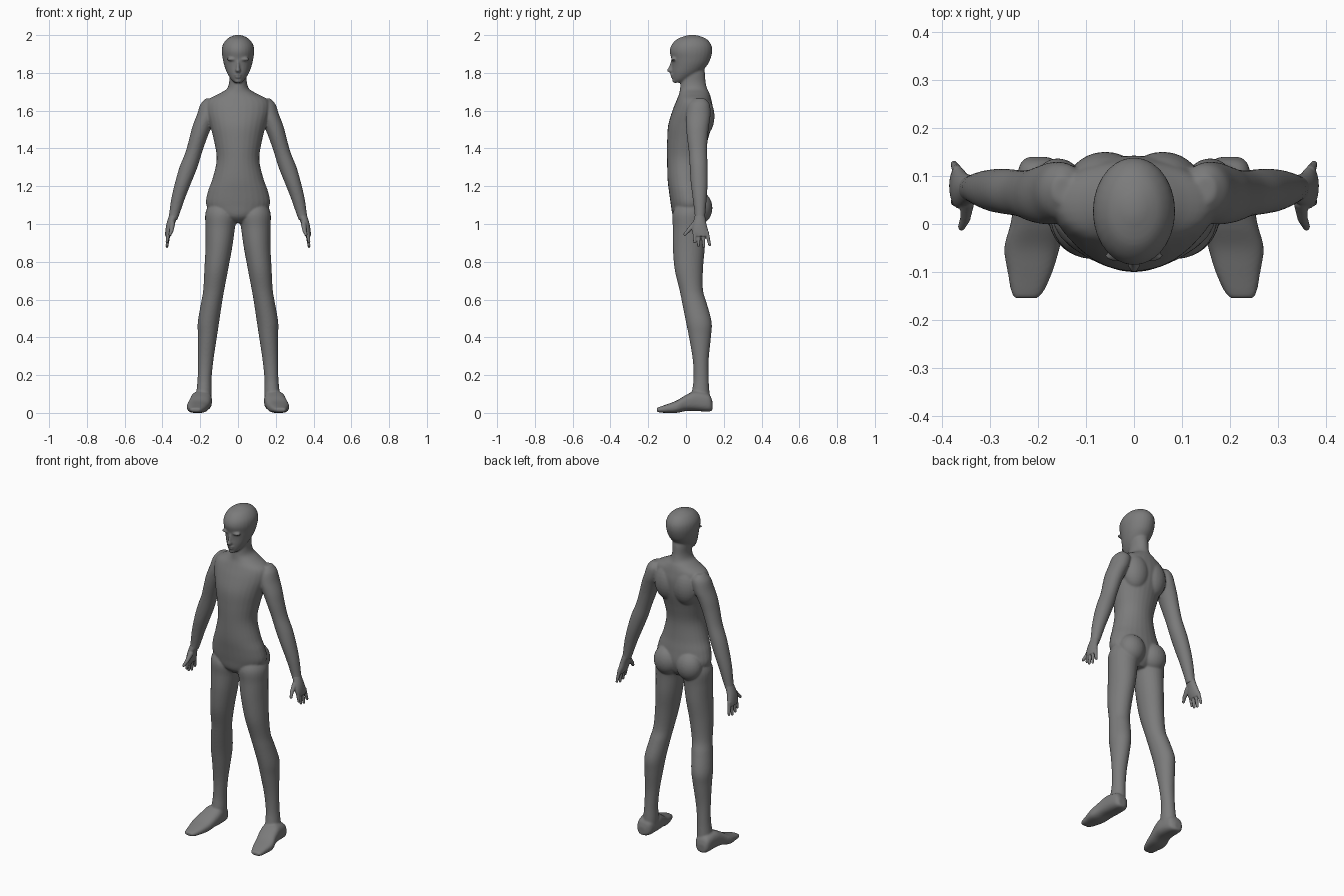
import bpy, bmesh, math
from mathutils import Vector, Matrix

grey = bpy.data.materials.new("plain grey")
grey.diffuse_color = (0.2, 0.2, 0.2, 1)


def spline(a, b, c, d, t):
    return 0.5 * (2*b + (c-a)*t + (2*a-5*b+4*c-d)*t*t + (3*b-a-3*c+d)*t**3)


def loft(bm, rings, axis="z", power=1.0, sides=28, steps=5):
    """Closed skin through rings (level, u0, u1, v0, v1) stacked along an axis."""
    n, rows = len(rings), []
    for i in range(n - 1):
        q = [rings[max(0, min(n-1, i+k))] for k in (-1, 0, 1, 2)]
        for s in range(steps + (i == n-2)):
            rows.append([spline(*c, s/steps) for c in zip(*q)])
    skin = []
    for h, u0, u1, v0, v1 in rows:
        loop = []
        for k in range(sides):
            a = 2 * math.pi * k / sides
            cu, sv = math.cos(a), math.sin(a)
            u = (u0+u1)/2 + (u1-u0)/2 * math.copysign(abs(cu)**power, cu)
            v = (v0+v1)/2 + (v1-v0)/2 * math.copysign(abs(sv)**power, sv)
            loop.append(bm.verts.new((u, v, h) if axis == "z" else (u, h, v)))
        skin.append(loop)
    for a, b in zip(skin, skin[1:]):
        for k in range(sides):
            m = (k+1) % sides
            bm.faces.new((a[k], a[m], b[m], b[k]))
    bm.faces.new(skin[0])
    bm.faces.new(skin[-1])


def blob(bm, centre, radii):
    mat = Matrix.Translation(centre) @ Matrix.Diagonal((*radii, 1))
    bmesh.ops.create_uvsphere(bm, u_segments=24, v_segments=16, radius=1, matrix=mat)


def rod(bm, a, b, r0, r1):
    a, b = Vector(a), Vector(b)
    turn = (b-a).to_track_quat("Z", "Y").to_matrix().to_4x4()
    bmesh.ops.create_cone(bm, cap_ends=True, segments=12, radius1=r0, radius2=r1,
                          depth=(b-a).length, matrix=Matrix.Translation((a+b)/2) @ turn)
    blob(bm, a, (r0,)*3)
    blob(bm, b, (r1,)*3)


def finish(bm, name, voxel, rounds):
    """Mirror the half, fuse the overlapping volumes and soften the joins."""
    bmesh.ops.recalc_face_normals(bm, faces=bm.faces)
    me = bpy.data.meshes.new(name)
    bm.to_mesh(me)
    bm.free()
    me.materials.append(grey)
    ob = bpy.data.objects.new(name, me)
    bpy.context.collection.objects.link(ob)
    mir = ob.modifiers.new("both sides", "MIRROR")
    mir.use_mirror_merge = False
    rem = ob.modifiers.new("fuse", "REMESH")
    rem.mode, rem.voxel_size, rem.use_smooth_shade = "VOXEL", voxel, True
    smo = ob.modifiers.new("soften", "SMOOTH")
    smo.factor, smo.iterations = 0.5, rounds
    return ob


def sym(rows):
    return [(z, -w, w, y0, y1) for z, w, y0, y1 in rows]


body = bmesh.new()
# torso and neck: height, half width, front, back
loft(body, sym([
    (1.005, .05, -.03, .07), (1.04, .12, -.068, .10), (1.10, .168, -.08, .115),
    (1.17, .16, -.09, .108), (1.24, .135, -.098, .098), (1.34, .113, -.10, .095),
    (1.43, .125, -.10, .112), (1.52, .147, -.095, .135), (1.60, .168, -.072, .143),
    (1.655, .16, -.05, .135), (1.69, .10, -.036, .125), (1.715, .06, -.032, .113),
    (1.75, .047, -.028, .104), (1.80, .047, -.02, .10), (1.85, .045, -.01, .09)]))
# head
loft(body, sym([
    (1.748, .018, -.058, -.025), (1.765, .036, -.07, .02), (1.80, .058, -.074, .075),
    (1.84, .073, -.074, .112), (1.875, .081, -.078, .13), (1.915, .086, -.086, .139),
    (1.95, .08, -.075, .133), (1.98, .058, -.045, .108), (1.996, .028, -.002, .07),
    (2.001, .008, .02, .045)]))
# nose, lips, brow and chin
loft(body, sym([(1.80, .008, -.085, -.06), (1.812, .014, -.102, -.06),
                (1.83, .009, -.092, -.06), (1.865, .007, -.08, -.06)]), sides=12)
blob(body, (0, -.07, 1.79), (.021, .014, .006))
blob(body, (0, -.068, 1.777), (.018, .014, .006))
blob(body, (0, -.06, 1.758), (.02, .012, .012))
blob(body, (.032, -.066, 1.872), (.03, .013, .009))
# shoulder blades and buttocks
blob(body, (.06, .082, 1.57), (.08, .069, .11))
blob(body, (.075, .072, 1.085), (.078, .068, .085))
# leg
loft(body, [
    (1.13, .06, .14, -.03, .08), (1.06, .006, .172, -.07, .105),
    (.98, .016, .172, -.07, .102), (.88, .03, .172, -.07, .10),
    (.76, .052, .178, -.06, .09), (.65, .073, .184, -.034, .09),
    (.58, .085, .196, -.02, .11), (.48, .10, .213, 0, .136),
    (.40, .112, .212, .016, .132), (.28, .13, .212, .036, .12),
    (.18, .14, .214, .04, .12), (.10, .14, .222, .03, .125), (.03, .145, .23, .03, .13)])
# foot, lofted from heel to toe
loft(body, [
    (.14, .18, .222, .015, .06), (.12, .15, .24, .007, .10), (.05, .138, .25, .01, .115),
    (0, .143, .258, .01, .095), (-.05, .155, .271, 0, .065),
    (-.10, .17, .264, 0, .046), (-.14, .188, .257, .002, .032),
    (-.155, .2, .25, .008, .026)], axis="y", power=.75)
# arm
loft(body, [
    (1.665, .13, .17, .045, .10), (1.635, .10, .198, .012, .125),
    (1.58, .11, .217, 0, .13), (1.52, .137, .24, 0, .122),
    (1.46, .162, .256, .005, .115), (1.38, .19, .278, .015, .112),
    (1.30, .215, .31, .02, .115), (1.22, .247, .333, .025, .115),
    (1.14, .279, .352, .035, .11), (1.06, .307, .364, .045, .103),
    (1.02, .322, .37, .046, .10)])
finish(body, "body", .0055, 5)

# hands: palm, four fingers and thumb
hand = bmesh.new()
loft(hand, [(1.05, .314, .364, .048, .10), (1.0, .335, .379, .036, .108),
            (.96, .346, .385, .032, .119), (.935, .355, .386, .045, .119)])
for y0, y1, tip in ((.046, .046, .905), (.068, .066, .887), (.09, .094, .88), (.11, .125, .89)):
    rod(hand, (.368, y0, .955), (.376, y1, tip), .0115, .0075)
rod(hand, (.348, .045, 1.0), (.352, .012, .965), .015, .011)
rod(hand, (.352, .012, .965), (.36, -.006, .945), .011, .008)
finish(hand, "hands", .0032, 3)
